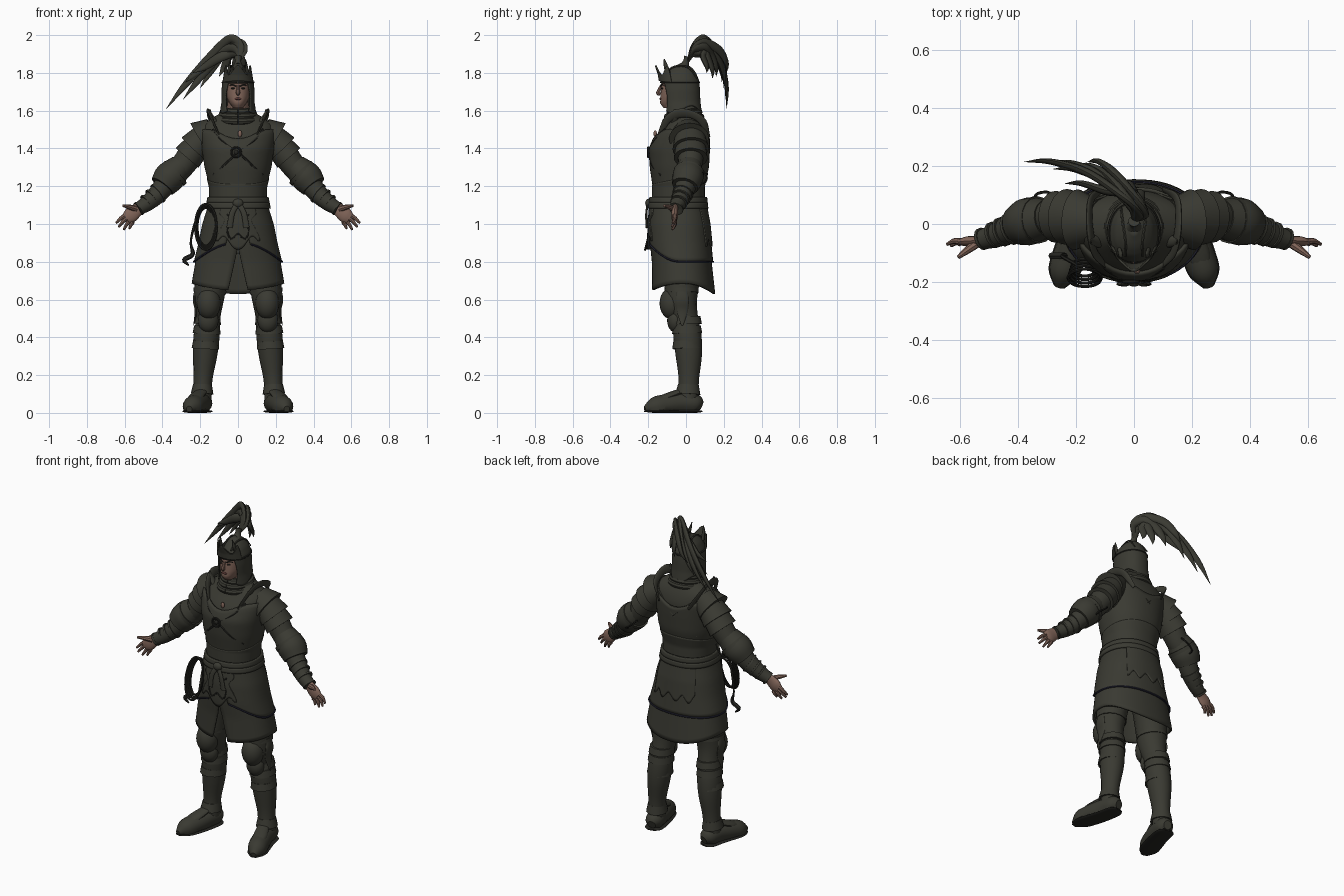
import bpy, bmesh, math
from mathutils import Vector, Matrix

if "Cube" in bpy.data.objects:
    bpy.data.objects.remove(bpy.data.objects["Cube"], do_unlink=True)


def material(name, red, green, blue):
    mat = bpy.data.materials.new(name)
    mat.use_nodes = True
    mat.diffuse_color = (red, green, blue, 1)
    mat.node_tree.nodes["Principled BSDF"].inputs["Base Color"].default_value = (red, green, blue, 1)
    return mat


olive = material("dark olive armour", .042, .042, .032)
trim = material("blackened trim", .018, .018, .015)
navy = material("navy cord", .02, .02, .04)
skin = material("skin", .22, .13, .1)
lip = material("lips", .13, .05, .045)
parts = []
TAU = math.tau


def finish(name, bm, mat, thick=0):
    bmesh.ops.recalc_face_normals(bm, faces=bm.faces)
    mesh = bpy.data.meshes.new(name)
    bm.to_mesh(mesh)
    bm.free()
    obj = bpy.data.objects.new(name, mesh)
    bpy.context.collection.objects.link(obj)
    mesh.materials.append(mat)
    if thick:
        solid = obj.modifiers.new("thickness", 'SOLIDIFY')
        solid.thickness = thick
        solid.offset = 0
    parts.append(obj)
    return obj


def skin_rings(bm, rings, closed, caps):
    rows = [[bm.verts.new(p) for p in ring] for ring in rings]
    count = len(rows[0])
    for low, high in zip(rows, rows[1:]):
        for i in range(count if closed else count - 1):
            j = (i + 1) % count
            bm.faces.new((low[i], low[j], high[j], high[i]))
    if caps:
        bm.faces.new(rows[0])
        bm.faces.new(rows[-1])


def smooth_path(points, steps):
    # Catmull-Rom through 4D points (position and radius)
    pts = [Vector(p) for p in points]
    pts = [pts[0] * 2 - pts[1]] + pts + [pts[-1] * 2 - pts[-2]]
    path = []
    for a, b, c, d in zip(pts, pts[1:], pts[2:], pts[3:]):
        for k in range(steps):
            t = k / steps
            path.append(b + (c - a) * t / 2 + (a - b * 2.5 + c * 2 - d / 2) * t * t
                        + (b * 3 - a - c * 3 + d) * t ** 3 / 2)
    return path + [pts[-2]]


def tube(name, points, mat, side=1, wide=1, high=1, ref=(0, 1, 0), sides=16, steps=4, floor=None):
    path = smooth_path([(x * side, y, z, r) for x, y, z, r in points], steps)
    ref = Vector((ref[0] * side, ref[1], ref[2]))
    rings = []
    for i, p in enumerate(path):
        tangent = (path[min(i + 1, len(path) - 1)] - path[max(i - 1, 0)]).xyz.normalized()
        across = tangent.cross(ref).normalized()
        up = across.cross(tangent)
        radius = max(p.w, .001)
        ring = [p.xyz + across * math.cos(TAU * k / sides) * radius * wide
                + up * math.sin(TAU * k / sides) * radius * high for k in range(sides)]
        if floor is not None:
            ring = [Vector((q.x, q.y, max(q.z, floor))) for q in ring]
        rings.append(ring)
    bm = bmesh.new()
    skin_rings(bm, rings, True, True)
    return finish(name, bm, mat)


def at(profile, angle, z, off=0):
    # Point on a body of (height, half width, front, back) stations; angle 0 faces front
    rows = sorted(profile)
    z_in = min(max(z, rows[0][0]), rows[-1][0])
    for low, high in zip(rows, rows[1:]):
        if z_in <= high[0]:
            break
    t = (z_in - low[0]) / (high[0] - low[0])
    wide, front, back = (a + (b - a) * t for a, b in zip(low[1:], high[1:]))
    s, c = math.sin(angle), -math.cos(angle)
    mid, deep = (front + back) / 2, (back - front) / 2
    return Vector(((wide + off) * math.copysign(abs(s) ** .9, s),
                   mid + (deep + off) * math.copysign(abs(c) ** .9, c), z))


def sheet(name, profile, mat, top, bottom, arc=None, off=0, thick=.012, cols=56, rows=14):
    # Plate that follows a body; top and bottom depend on the angle, arc on the height
    rings = []
    for r in range(rows + 1):
        t = r / rows
        start, end = arc(t) if arc else (0, TAU)
        count = cols if arc is None else cols + 1
        ring = []
        for k in range(count):
            a = start + (end - start) * k / cols
            ring.append(at(profile, a, top(a) * (1 - t) + bottom(a) * t, off))
        rings.append(ring)
    bm = bmesh.new()
    skin_rings(bm, rings, arc is None, thick == 0)
    return finish(name, bm, mat, thick)


def level(z):
    return lambda a: z


def blob(name, loc, scale, mat, tilt=0):
    bm = bmesh.new()
    place = Matrix.Translation(loc) @ Matrix.Rotation(tilt, 4, 'Y') @ Matrix.Diagonal((*scale, 1))
    bmesh.ops.create_uvsphere(bm, u_segments=20, v_segments=12, radius=1, matrix=place)
    return finish(name, bm, mat)


def cord(name, profile, spots, radius, mat, off=.008):
    pts = [(*at(profile, a, z, off), radius) for a, z in spots]
    return tube(name, pts, mat, sides=6, ref=(.13, .21, .97))


# Torso
body = [(.84, .17, -.15, .09), (1.0, .165, -.17, .1), (1.1, .135, -.165, .085), (1.2, .14, -.165, .085),
        (1.3, .165, -.18, .11), (1.4, .18, -.185, .115), (1.47, .19, -.155, .115), (1.52, .19, -.115, .1),
        (1.56, .14, -.09, .08), (1.59, .085, -.08, .06), (1.61, .06, -.07, .05)]
sheet("torso", body, olive, level(1.61), level(.84), thick=0, rows=36)
sheet("breastplate", body, olive, lambda a: 1.5 - .05 * math.cos(a) ** 8, lambda a: 1.2 - .03 * math.cos(a) ** 2, off=.006)
sheet("waist_plate", body, olive, lambda a: 1.24 - .03 * math.cos(a), level(1.12), off=.009)
for s in (1, -1):
    cord("chest_strap", body, [(s * .7, 1.5), (s * .4, 1.44), (0, 1.38), (-s * .4, 1.31), (-s * .9, 1.26)], .007, trim)
    cord("back_strap", body, [(math.pi - s * .7, 1.51), (math.pi, 1.4), (math.pi + s * .8, 1.28)], .006, olive)
tube("chest_medallion", [(.025 * math.cos(TAU * k / 12) - .01, -.2, 1.38 + .025 * math.sin(TAU * k / 12), .006)
                         for k in range(13)], trim, sides=8)
blob("medallion_boss", (-.01, -.198, 1.38), (.012, .008, .012), trim)
blob("pendant", (.01, -.163, 1.478), (.011, .009, .018), skin)

# Neck and wrapped scarf
tube("neck", [(0, .01, 1.54, .06), (0, -.02, 1.68, .055)], skin)
for k, (z, r) in enumerate([(1.555, .095), (1.58, .085), (1.605, .072)]):
    tube("scarf_fold", [(r * math.sin(TAU * i / 16), -r * math.cos(TAU * i / 16) - .015,
                         z - .012 * math.cos(TAU * i / 16), .018) for i in range(17)], olive, ref=(0, 0, 1), sides=8)

# Skirt, open at the front
skirt = [(.62, .25, -.175, .15), (.8, .22, -.175, .13), (.9, .195, -.185, .12), (1.0, .175, -.185, .11),
         (1.08, .15, -.178, .095), (1.14, .138, -.17, .088)]


def slit(t):
    gap = max(0, t - .5) * .36
    return gap, TAU - gap


sheet("long_skirt", skirt, olive, level(1.1), lambda a: .685 - (.035 if math.cos(a) > 0 else .055) * math.cos(a) ** 2,
      arc=slit, rows=18)


def hem(a):
    return .8 + .1 * max(0, math.cos(a)) ** 2


sheet("over_skirt", skirt, olive, level(1.1), hem, arc=lambda t: (.08 + .2 * t, TAU - .08 - .2 * t), off=.008)
cord("over_skirt_cord", skirt, [(a / 10, hem(a / 10)) for a in range(3, 61)], .005, navy, off=.014)
sheet("front_apron", skirt, olive, level(1.1), lambda a: .9 - .035 * math.cos(a * 9),
      arc=lambda t: (-.45 - .1 * math.sin(9 * t), .45 + .1 * math.sin(9 * t)), off=.013, cols=30)
sheet("back_apron", skirt, olive, level(1.1), lambda a: .9 + .02 * math.sin(a * 17),
      arc=lambda t: (math.pi - .75 + .1 * t, math.pi + .75 - .1 * t), off=.014)

# Belt, sash and knot
for z in (1.095, 1.125):
    sheet("belt", skirt, olive, level(z + .017), level(z - .013), off=.018, rows=3)
blob("sash_knot", (0, -.198, 1.11), (.028, .018, .024), olive)
for s in (1, -1):
    tube("sash_tail", [(0, -.2, 1.11, .014), (.03, -.21, 1.06, .014), (.045, -.208, .98, .016)], olive, s, high=.4)
    cord("apron_scroll", skirt, [(0, .95), (s * .15, .92), (s * .25, .97), (s * .15, 1.02), (s * .3, 1.05)], .005, trim, off=.018)

# Coiled rope on the right hip
for k in range(4):
    tube("rope_coil", [(-.17 + (.045 + .004 * k) * math.cos(TAU * i / 12), -.15 - .012 * k + .03 * math.sin(TAU * i / 12),
                        .985 + (.1 + .007 * k) * math.sin(TAU * i / 12), .006) for i in range(13)], trim, sides=6)
tube("rope_tail", [(-.2, -.14, 1.08, .006), (-.235, -.12, .98, .007), (-.25, -.11, .9, .006),
                   (-.24, -.11, .84, .012), (-.285, -.11, .81, .012), (-.26, -.11, .78, .004)], trim, sides=6)

# Limbs
for s, label in ((1, "left_"), (-1, "right_")):
    tube(label + "arm", [(.12, .015, 1.49, .07), (.18, .02, 1.45, .075), (.24, .025, 1.38, .07), (.3, .02, 1.3, .064),
                         (.36, .01, 1.24, .06), (.42, -.015, 1.165, .052), (.48, -.04, 1.11, .042),
                         (.53, -.055, 1.08, .034)], olive, s)
    for a, b in (((.13, .01, 1.5, .065), (.2, .015, 1.455, .094)), ((.17, .02, 1.47, .07), (.235, .025, 1.4, .086)),
                 ((.21, .025, 1.42, .07), (.27, .025, 1.35, .08))):
        tube(label + "shoulder_lame", [a, b], olive, s, high=1.12, sides=24)
    tube(label + "shoulder_ridge", [(.1, -.14, 1.47, .012), (.135, -.1, 1.55, .02), (.15, -.04, 1.585, .026),
                                    (.155, .03, 1.58, .022), (.145, .09, 1.54, .02), (.1, .12, 1.46, .01)],
         olive, s, wide=.35, ref=(.4, 0, 1))
    tube(label + "shoulder_spike", [(.12, -.06, 1.54, .022), (.145, -.06, 1.58, .016), (.148, -.06, 1.61, .003)], olive, s, wide=.6)
    tube(label + "elbow_guard", [(.3, .02, 1.31, .064), (.36, .01, 1.25, .083), (.4, -.005, 1.2, .07)], olive, s)
    tube(label + "elbow_ridge", [(.33, .015, 1.275, .082), (.345, .013, 1.26, .082)], olive, s)
    tube(label + "elbow_loop", [(.27, .09, 1.28, .005), (.3, .11, 1.25, .005), (.34, .1, 1.22, .005), (.34, .06, 1.21, .005)],
         trim, s, sides=6, ref=(0, 0, 1))
    for a in (0, .3, .6, 1):
        p = Vector((.42, -.015, 1.165)).lerp(Vector((.52, -.05, 1.085)), a)
        q = p + Vector((.008, -.003, -.006))
        r = .057 - .018 * a
        tube(label + "bracer_band", [(*p, r), (*q, r)], olive, s)

    # Hand, palm to the front
    tube(label + "palm", [(.51, -.052, 1.09, .03), (.54, -.058, 1.07, .036), (.57, -.06, 1.045, .04), (.592, -.062, 1.03, .03)],
         skin, s, high=.45)
    tips = ((.645, -.07, 1.005), (.632, -.075, .985), (.605, -.072, .97), (.575, -.068, .975))
    for k, tip in enumerate(tips):
        base = Vector((.598 - .014 * k, -.06, 1.045 - .011 * k))
        mid = base.lerp(Vector(tip), .5) + Vector((0, .006, .004))
        tube(label + "finger", [(*base, .012), (*mid, .01), (*tip, .006)], skin, s, sides=8)
    tube(label + "thumb", [(.54, -.065, 1.08, .016), (.575, -.09, 1.09, .013), (.608, -.115, 1.097, .007)], skin, s, sides=8)

    # Leg, greave and knee
    tube(label + "leg", [(.11, -.01, .88, .095), (.14, -.02, .72, .088), (.153, -.025, .6, .078), (.158, -.005, .5, .064),
                         (.167, .008, .4, .069), (.175, .015, .3, .064), (.185, .015, .18, .05), (.19, .012, .07, .05)],
         olive, s, high=1.08)
    for z, r in ((.48, .072), (.43, .074), (.35, .073)):
        tube(label + "greave_band", [(.16 + (.48 - z) * .08, .005, z + .03, r - .006), (.162 + (.48 - z) * .08, .006, z - .01, r)],
             olive, s, high=1.08)
    blob(label + "knee_guard", (s * .155, -.075, .58), (.064, .065, .085), olive)
    blob(label + "knee_lower_plate", (s * .158, -.055, .49), (.055, .045, .065), olive)
    tube(label + "knee_wing", [(.222, -.02, .67, .02), (.23, -.02, .6, .036), (.222, -.02, .54, .03), (.236, -.02, .46, .004)],
         olive, s, wide=.25)
    tube(label + "knee_strap", [(.148, -.02, .655, .087), (.15, -.02, .635, .087)], olive, s)

    # Boot
    shoe = [(.178, .082, .04, .025), (.185, .05, .05, .05), (.2, -.03, .052, .054), (.224, -.11, .042, .056),
            (.245, -.17, .032, .05), (.258, -.218, .02, .016)]
    tube(label + "boot", shoe, olive, s, ref=(0, 0, 1), floor=.01)
    tube(label + "sole", [(x, y, .008, r + .003) for x, y, z, r in shoe], trim, s, high=.15, ref=(0, 0, 1), floor=0)
    tube(label + "ankle_cuff", [(.188, .013, .15, .05), (.19, .01, .1, .06)], olive, s, high=1.1)
    tube(label + "instep_plate", [(.197, -.035, .11, .034), (.222, -.1, .085, .04), (.238, -.15, .07, .03)], olive, s, high=.5,
         ref=(0, 0, 1))

# Head and face
head = [(1.615, .026, -.12, -.02), (1.64, .045, -.137, .02), (1.67, .06, -.135, .03), (1.71, .064, -.133, .04),
        (1.76, .066, -.128, .05), (1.79, .05, -.1, .04)]
sheet("head", head, skin, level(1.79), level(1.615), thick=0)
tube("nose", [(0, -.13, 1.735, .007), (0, -.142, 1.71, .009), (0, -.146, 1.693, .012), (0, -.136, 1.685, .006)], skin, ref=(1, 0, 0), sides=8)
blob("mouth", (0, -.135, 1.663), (.019, .006, .006), lip)
for s in (1, -1):
    blob("eye", (s * .025, -.126, 1.718), (.012, .006, .005), trim)
    tube("eyebrow", [(.01, -.134, 1.729, .003), (.03, -.128, 1.738, .004), (.045, -.114, 1.732, .002)], trim, s, sides=6)

# Helmet with cheek guards, flared brow and finial
helmet = [(1.59, .092, -.12, .08), (1.65, .083, -.125, .072), (1.71, .083, -.13, .07), (1.76, .079, -.13, .066),
          (1.8, .062, -.108, .05), (1.825, .04, -.078, .03), (1.84, .018, -.045, .008), (1.85, .003, -.025, -.018)]
sheet("helmet_dome", helmet, olive, level(1.85), level(1.745), thick=.006, rows=12)
sheet("cheek_and_neck_guard", helmet, olive, level(1.755), lambda a: 1.605 + .02 * math.cos(a * 3),
      arc=lambda t: (.62 + .2 * math.sin(t * 3), TAU - .62 - .2 * math.sin(t * 3)), thick=.008)
brow = [(1.74, .082, -.134, .07), (1.79, .074, -.142, .06), (1.86, .062, -.165, .05)]
sheet("helmet_brow", brow, olive, lambda a: 1.815 + .025 * math.cos(a * 5), lambda a: 1.745 + .012 * math.cos(a),
      arc=lambda t: (-1.2, 1.2), off=.003, thick=.008, cols=40)
cord("helmet_rim", helmet, [(a / 5, 1.75) for a in range(32)], .005, trim, off=.003)
for s in (1, -1):
    tube("brow_horn", [(.05, -.09, 1.79, .012), (.046, -.105, 1.83, .012), (.04, -.115, 1.872, .003)], olive, s, wide=.6)
    tube("helmet_rib", [(.03, -.11, 1.8, .005), (.03, -.06, 1.834, .005), (.04, .01, 1.83, .005), (.045, .06, 1.77, .004)],
         olive, s, sides=6, ref=(1, 0, 0))
tube("plume_holder", [(0, -.01, 1.83, .03), (0, 0, 1.86, .016), (0, .01, 1.885, .02)], olive)

# Plume: tapered strands sweeping up, back and to the right
tips = ((-.38, .215, 1.61, 2.0), (-.29, .21, 1.66, 1.97), (-.28, .19, 1.75, 1.95), (-.2, .2, 1.72, 1.99), (-.1, .16, 1.78, 1.96),
        (-.24, .14, 1.8, 1.92), (-.02, .14, 1.77, 1.94), (-.16, .215, 1.8, 1.98), (.03, .11, 1.8, 1.93))
for k, (x, y, z, peak) in enumerate(tips):
    bend = .02 * math.sin(k * 2)
    tube("plume_strand", [(0, .01, 1.86, .012), (.015 + bend, .04, (peak + 1.88) / 2, .022), (x * .12 + bend, .1, peak - .02, .025),
                          (x * .42, y * .82, (peak * 2 + z) / 3, .028), (x * .75, y, (peak + z * 2) / 3 - .01, .02),
                          (x, y, z, .001)], olive, wide=.9, high=.5, ref=(.47, .88, 0), sides=10, steps=6)

# Smooth shading with crisp plate edges
bpy.ops.object.select_all(action='DESELECT')
for obj in parts:
    obj.select_set(True)
bpy.context.view_layer.objects.active = parts[0]
bpy.ops.object.shade_smooth_by_angle(angle=math.radians(40))
